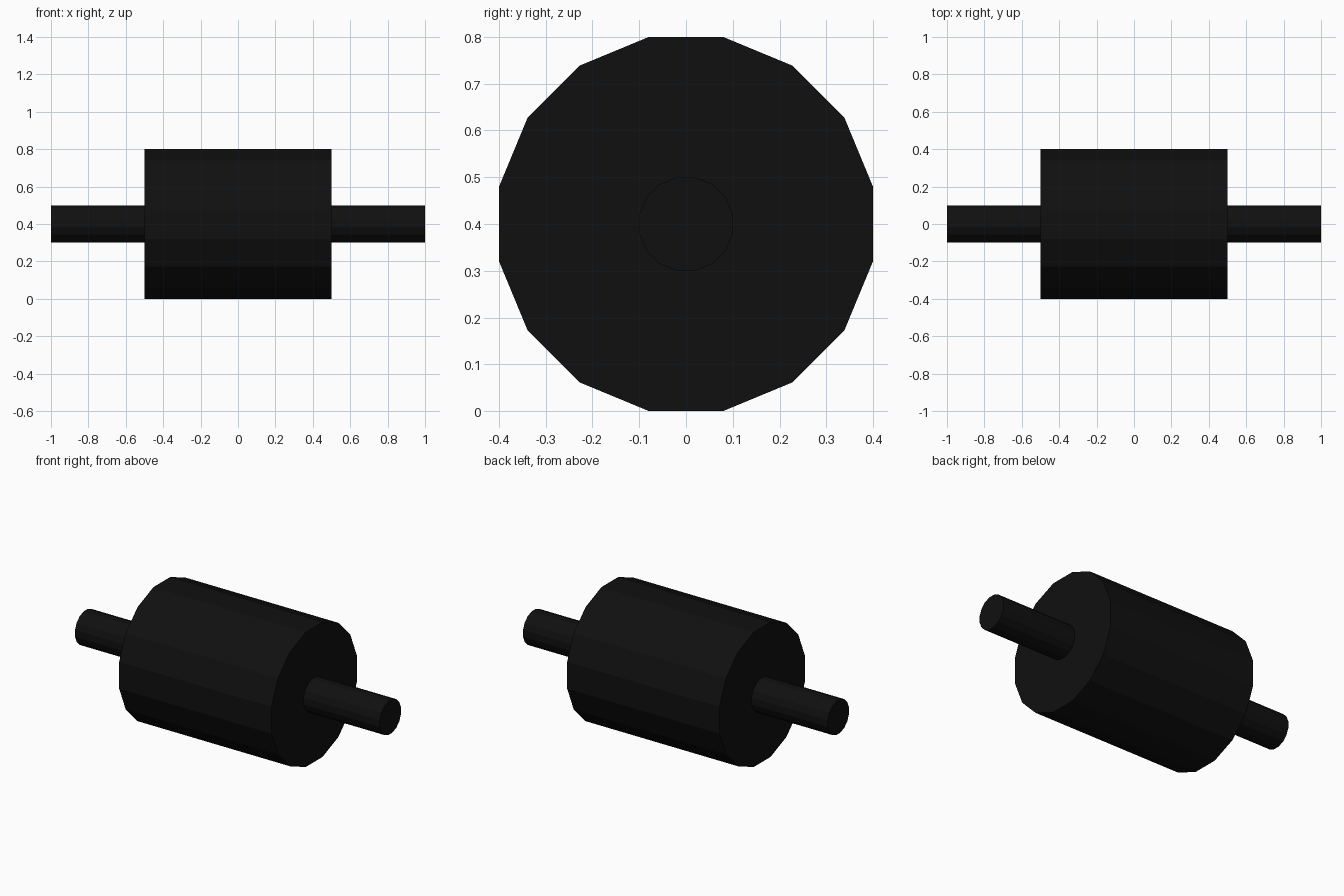
import bpy
import bmesh
from math import pi, cos
from mathutils import Matrix

SIDES = 16
AXIS_Z = 0.4

cube = bpy.data.objects.get("Cube")
if cube:
    bpy.data.objects.remove(cube, do_unlink=True)

# One near-black colour for the whole model
black = bpy.data.materials.new("near_black")
black.use_nodes = True
colour = (0.005, 0.005, 0.005, 1)
black.diffuse_color = colour
black.node_tree.nodes["Principled BSDF"].inputs["Base Color"].default_value = colour


def roller(name, half_height, length, x):
    """Faceted cylinder lying along x, with a flat facet on top."""
    bm = bmesh.new()
    radius = half_height / cos(pi / SIDES)
    turn = Matrix.Rotation(pi / 2, 4, 'Y') @ Matrix.Rotation(pi / SIDES, 4, 'Z')
    bmesh.ops.create_cone(bm, cap_ends=True, segments=SIDES, radius1=radius,
                          radius2=radius, depth=length, matrix=turn)
    mesh = bpy.data.meshes.new(name)
    bm.to_mesh(mesh)
    bm.free()
    mesh.materials.append(black)
    obj = bpy.data.objects.new(name, mesh)
    obj.location = (x, 0, AXIS_Z)
    bpy.context.collection.objects.link(obj)


# Wide drum with a thin axle stub on each end
roller("drum", 0.4, 1.0, 0)
for side, sign in (("left", 1), ("right", -1)):
    roller(side + "_axle", 0.1, 0.5, sign * 0.75)
